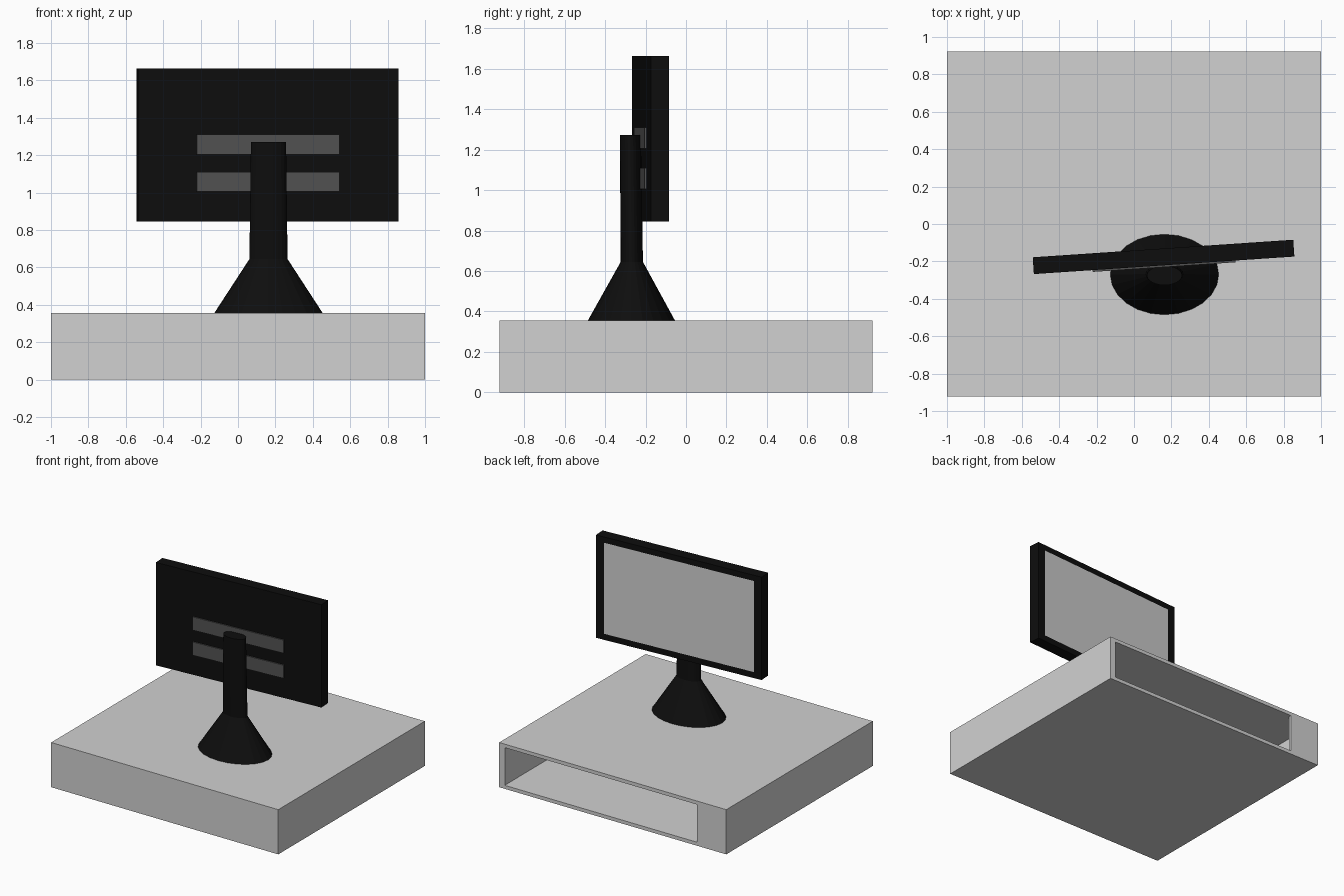
import bpy, bmesh, math
from mathutils import Vector

if "Cube" in bpy.data.objects:
    bpy.data.objects.remove(bpy.data.objects["Cube"])


def material(name, r, g, b):
    m = bpy.data.materials.new(name)
    m.diffuse_color = (r, g, b, 1)
    m.use_nodes = True
    m.node_tree.nodes["Principled BSDF"].inputs["Base Color"].default_value = m.diffuse_color
    return m


GREY = material("light_grey", 0.64, 0.64, 0.64)
BLACK = material("black", 0.0042, 0.0042, 0.0042)
DARK = material("dark_grey", 0.085, 0.085, 0.085)


def finish(name, bm, *mats):
    bmesh.ops.recalc_face_normals(bm, faces=bm.faces[:])
    me = bpy.data.meshes.new(name)
    bm.to_mesh(me)
    bm.free()
    for m in mats:
        me.materials.append(m)
    ob = bpy.data.objects.new(name, me)
    bpy.context.collection.objects.link(ob)
    return ob


def box_bm(lo, hi):
    lo, hi = Vector(lo), Vector(hi)
    bm = bmesh.new()
    bmesh.ops.create_cube(bm, size=1)
    for v in bm.verts:
        v.co = (lo + hi) / 2 + Vector(a * b for a, b in zip(v.co, hi - lo))
    return bm


def cut(target, lo, hi):
    cutter = finish("cutter", box_bm(lo, hi), GREY)
    cutter.hide_render = True
    mod = target.modifiers.new("cut", 'BOOLEAN')
    mod.operation = 'DIFFERENCE'
    mod.solver = 'EXACT'
    mod.object = cutter
    bpy.context.view_layer.objects.active = target
    bpy.ops.object.modifier_apply(modifier=mod.name)
    bpy.data.objects.remove(cutter)


# Hollow base case with an off-centre slot in its back panel
H, D = 0.356, 0.922
case = finish("base_case", box_bm((-1, -D, 0), (1, D, H)), GREY)
cut(case, (-0.955, -D + 0.045, 0.025), (0.955, D - 0.024, H - 0.025))
cut(case, (-0.742, D - 0.1, 0.028), (0.95, D + 0.1, H - 0.028))

# Stand: elliptical flared foot and post, lofted through (centre y, rx, ry, z)
SIDES = 24
bm = bmesh.new()
rings = []
for cy, rx, ry, z in ((-0.27, 0.29, 0.215, H), (-0.268, 0.102, 0.055, 0.645),
                      (-0.275, 0.094, 0.052, 1.272)):
    rings.append([bm.verts.new((0.163 + rx * math.cos(a), cy + ry * math.sin(a), z))
                  for a in (math.tau * i / SIDES for i in range(SIDES))])
for low, high in zip(rings, rings[1:]):
    for i in range(SIDES):
        j = (i + 1) % SIDES
        bm.faces.new((low[i], low[j], high[j], high[i]))
bm.faces.new(rings[0][::-1])
bm.faces.new(rings[-1])
finish("stand", bm, BLACK)


# Monitor parts are built straight, then turned together
def place(ob):
    ob.location = (0.158, -0.176, 0)
    ob.rotation_euler.z = math.radians(3.85)


# Monitor housing with the screen inset on the +y face
bm = box_bm((-0.698, -0.045, 0.845), (0.698, 0.045, 1.664))
bm.normal_update()
screen = max(bm.faces, key=lambda f: f.normal.y)
bmesh.ops.inset_region(bm, faces=[screen], thickness=0.03)
for v in screen.verts:
    v.co.x = math.copysign(0.632, v.co.x)
    v.co.z = 1.618 if v.co.z > 1.25 else 0.893
screen.material_index = 1
place(finish("monitor", bm, BLACK, GREY))

# Two mounting strips on the rear of the monitor
for name, z in (("lower_strip", 1.005), ("upper_strip", 1.205)):
    place(finish(name, box_bm((-0.383, -0.0545, z), (0.383, -0.045, z + 0.105)), DARK))
